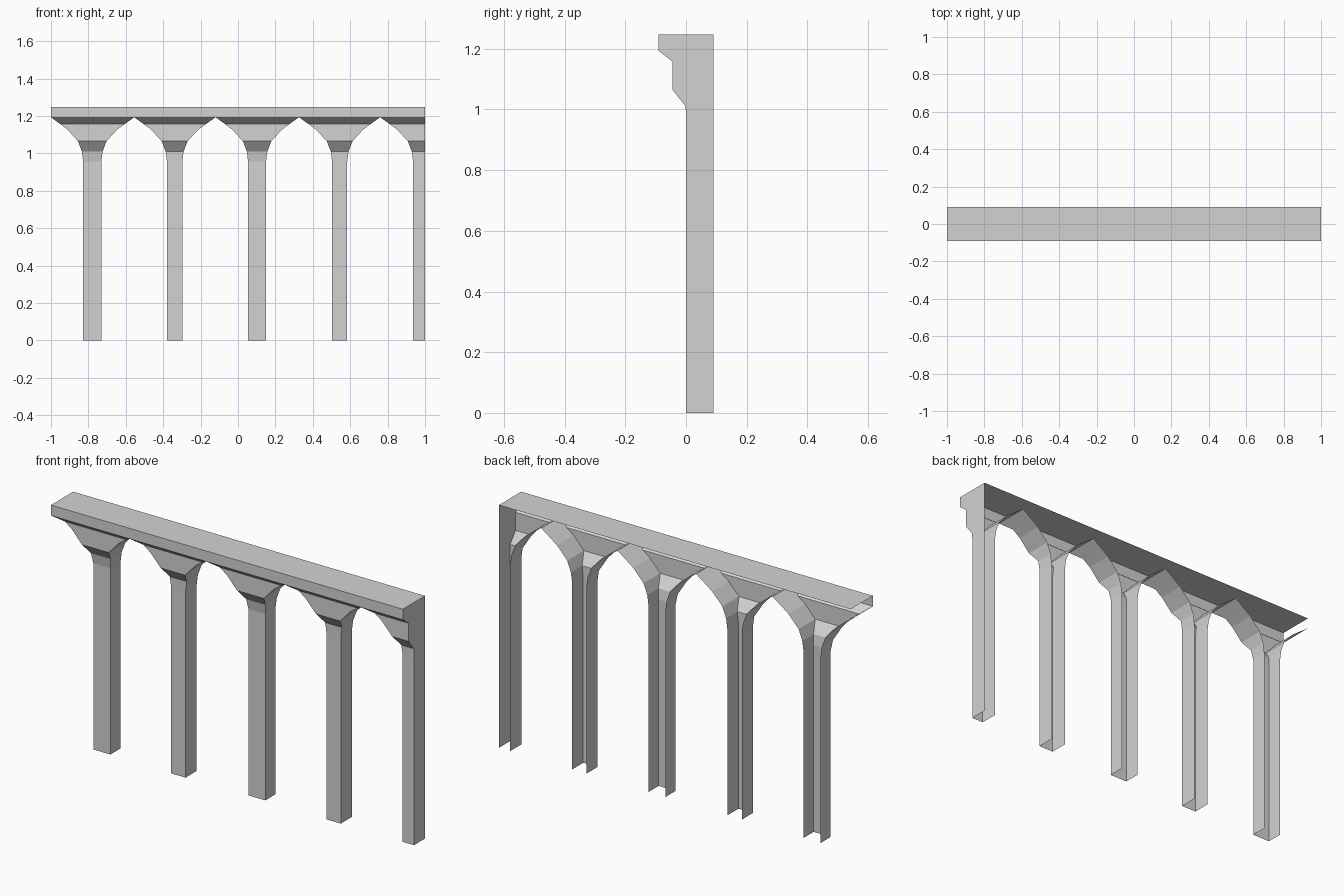
import bpy

if "Cube" in bpy.data.objects:
    bpy.data.objects.remove(bpy.data.objects["Cube"])

BACK, TOP = 0.09, 1.247

stone = bpy.data.materials.new("pale grey stone")
stone.diffuse_color = (0.65, 0.65, 0.65, 1)
stone.use_nodes = True
stone.node_tree.nodes["Principled BSDF"].inputs["Base Color"].default_value = stone.diffuse_color

# Rising section: height, front depth, spread of the arch beyond the pier edge
LEVELS = [(0, 0, 0), (0.957, 0, 0), (1.01, -0.001, 0.007), (1.065, -0.045, 0.028),
          (1.128, -0.045, 0.086), (1.158, -0.045, 0.127), (1.193, -0.09, 0.176)]


def add_object(name, faces):
    """Make a flat-shaded object from lists of corner points."""
    verts, polys = [], []
    for f in faces:
        polys.append(range(len(verts), len(verts) + len(f)))
        verts += f
    mesh = bpy.data.meshes.new(name)
    mesh.from_pydata(verts, [], [list(p) for p in polys])
    mesh.materials.append(stone)
    obj = bpy.data.objects.new(name, mesh)
    bpy.context.collection.objects.link(obj)


def pier(name, left, right, apex_l, apex_r, recess=0, end=False):
    """Open-backed pier flaring into a half arch on each side."""
    rows = []
    for i, (z, y, s) in enumerate(LEVELS):
        t = s / LEVELS[-1][2]
        rows.append((left + (apex_l - left) * t,
                     right if end else right + (apex_r - right) * t,
                     y + (recess if i < 2 else 0), z))
    faces = []
    for (l1, r1, y1, z1), (l2, r2, y2, z2) in zip(rows, rows[1:]):
        faces.append([(l1, y1, z1), (r1, y1, z1), (r2, y2, z2), (l2, y2, z2)])
        faces.append([(l1, BACK, z1), (l1, y1, z1), (l2, y2, z2), (l2, BACK, z2)])
        if not end:
            faces.append([(r1, y1, z1), (r1, BACK, z1), (r2, BACK, z2), (r2, y2, z2)])
    add_object(name, faces)


# Row of piers between the arch apexes
apexes = [-1, -0.555, -0.12, 0.326, 0.76, 1]
edges = [(-0.828, -0.731), (-0.38, -0.298), (0.054, 0.15), (0.503, 0.584), (0.936, 1)]
for i, (l, r) in enumerate(edges):
    pier(f"arcade_pier_{i + 1}", l, r, apexes[i], apexes[i + 1],
         0.008 if i in (0, 2) else 0, i == 4)

# Beam front and top
zf, yf = LEVELS[-1][0], LEVELS[-1][1]
add_object("beam", [
    [(-1, yf, zf), (1, yf, zf), (1, yf, TOP), (-1, yf, TOP)],
    [(-1, yf, TOP), (1, yf, TOP), (1, BACK, TOP), (-1, BACK, TOP)]])

# Closed right end following the section
outline = [(1, BACK, 0), (1, BACK, TOP), (1, yf, TOP)]
outline += [(1, y, z) for z, y, s in reversed(LEVELS)]
add_object("end_wall", [outline])
